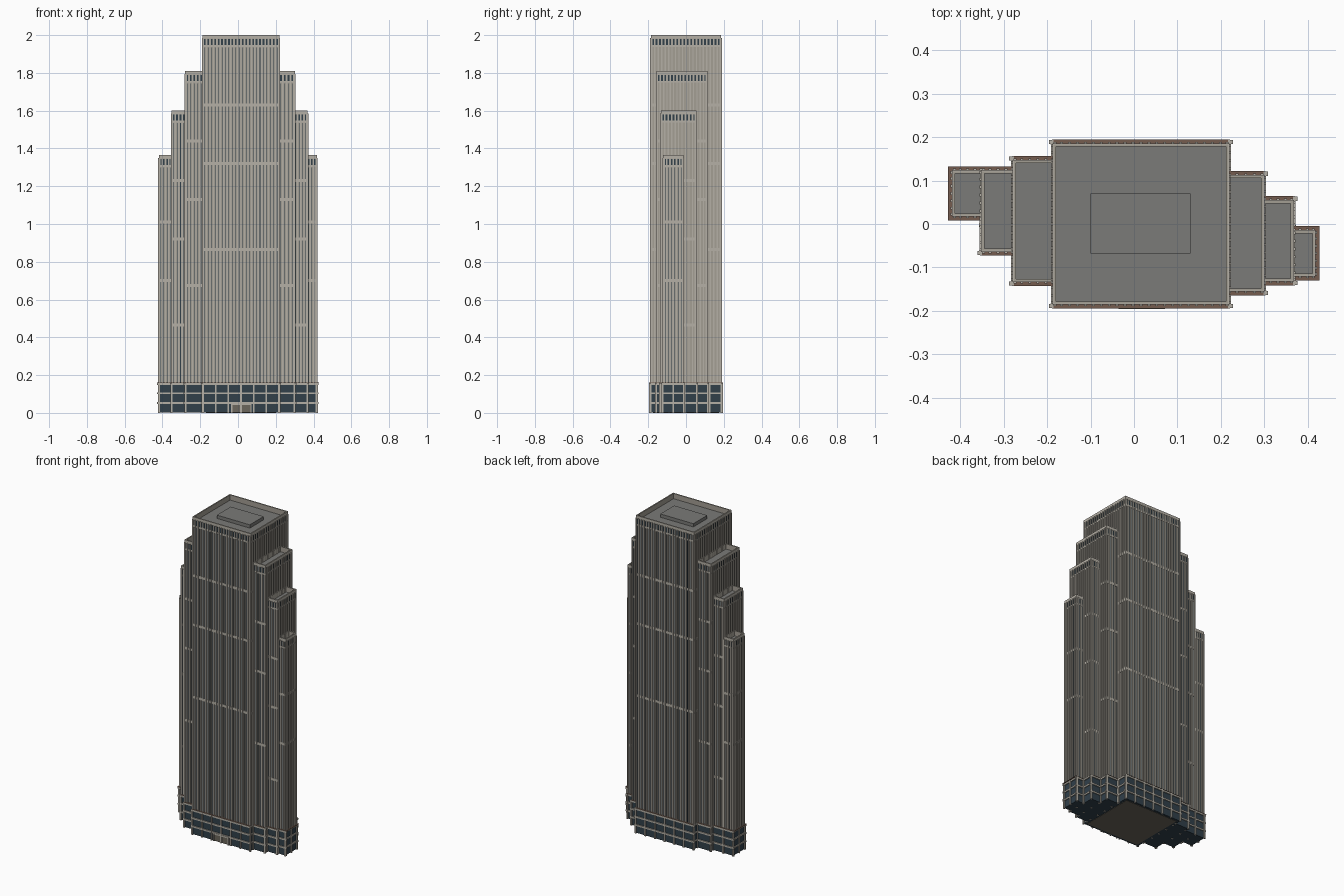
import bpy
import bmesh
from mathutils import Matrix, Vector

cube = bpy.data.objects.get("Cube")
if cube:
    bpy.data.objects.remove(cube, do_unlink=True)


def material(name, rgb):
    lin = [((c + 0.055) / 1.055) ** 2.4 for c in rgb] + [1.0]
    m = bpy.data.materials.new(name)
    m.use_nodes = True
    m.diffuse_color = lin
    m.node_tree.nodes["Principled BSDF"].inputs["Base Color"].default_value = lin
    return m


LIGHT = material("light stone", (0.71, 0.69, 0.65))
WALL = material("wall stone", (0.64, 0.62, 0.58))
GLASS = material("dark blue glass", (0.19, 0.25, 0.29))
BROWN = material("brown granite", (0.46, 0.36, 0.31))
ROOF = material("roof grey", (0.48, 0.48, 0.47))
BASE = material("base grey", (0.42, 0.40, 0.36))


def box(bm, x0, x1, y0, y1, z0, z1):
    size = Vector((x1 - x0, y1 - y0, z1 - z0))
    mid = Vector((x0 + x1, y0 + y1, z0 + z1)) / 2
    bmesh.ops.create_cube(bm, size=1, matrix=Matrix.Translation(mid) @ Matrix.Diagonal(size).to_4x4())


def finish(bm, name, mat):
    mesh = bpy.data.meshes.new(name)
    bm.to_mesh(mesh)
    bm.free()
    mesh.materials.append(mat)
    bpy.context.collection.objects.link(bpy.data.objects.new(name, mesh))


def sides_of(rect, outward):
    """Exposed sides: (axis of the normal, sign, face position, start, end)."""
    x0, x1, y0, y1 = rect
    sides = [("y", -1, y0, x0, x1), ("y", 1, y1, x0, x1)]
    if outward <= 0:
        sides.append(("x", -1, x0, y0, y1))
    if outward >= 0:
        sides.append(("x", 1, x1, y0, y1))
    return sides


def strip(bm, side, mid, width, z0, z1, depth, sink=0.004):
    """Upright bar standing proud of one side by depth."""
    axis, sign, face, _, _ = side
    a, b = sorted((face - sign * sink, face + sign * depth))
    if axis == "y":
        box(bm, mid - width / 2, mid + width / 2, a, b, z0, z1)
    else:
        box(bm, a, b, mid - width / 2, mid + width / 2, z0, z1)


def inset(foot, dy, outward, end):
    """Footprint drawn in at front and back, and at the outer end of end blocks."""
    x0, x1, y0, y1 = foot
    if end and outward < 0:
        x0 += 0.012
    elif end:
        x1 -= 0.012
    return x0, x1, y0 + dy, y1 - dy


PODIUM = 0.16
BAY = 0.0182
FIN = 0.006
BAND = 0.0025
# name, podium footprint, top height, outward direction, is it an end block
BLOCKS = [
    ("core", (-0.185, 0.217, -0.195, 0.195), 2.0, 0, False),
    ("right_upper", (-0.277, -0.185, -0.143, 0.157), 1.81, -1, False),
    ("right_middle", (-0.35, -0.277, -0.073, 0.133), 1.6, -1, False),
    ("right_lower", (-0.429, -0.35, 0.008, 0.133), 1.365, -1, True),
    ("left_upper", (0.217, 0.298, -0.165, 0.122), 1.81, 1, False),
    ("left_middle", (0.298, 0.366, -0.142, 0.064), 1.6, 1, False),
    ("left_lower", (0.366, 0.428, -0.13, -0.005), 1.365, 1, True),
]


def tower(name, foot, top, outward, end):
    rect = inset(foot, 0.0115, outward, end)
    x0, x1, y0, y1 = rect
    deck = top - 0.035

    # Stone shaft with a thin parapet round the roof
    bm = bmesh.new()
    t = 0.005
    box(bm, x0, x1, y0, y1, PODIUM, deck)
    for ya, yb in ((y0, y0 + t), (y1 - t, y1)):
        box(bm, x0, x1, ya, yb, deck, top)
    for xa, xb in ((x0, x0 + t), (x1 - t, x1)):
        box(bm, xa, xb, y0 + t, y1 - t, deck, top)
    finish(bm, name + "_shaft", WALL)
    bm = bmesh.new()
    box(bm, x0 + t, x1 - t, y0 + t, y1 - t, deck - 0.002, deck + 0.002)
    finish(bm, name + "_roof", ROOF)

    # Vertical fins, window strips and crown openings
    fins, panes = bmesh.new(), bmesh.new()
    for side in sides_of(rect, outward):
        start, stop = side[3], side[4]
        count = max(2, round((stop - start) / BAY))
        step = (stop - start) / count
        for i in range(count + 1):
            mid = min(max(start + i * step, start + 0.003), stop - 0.003)
            strip(fins, side, mid, 0.0065, PODIUM, top - 0.016, FIN)
            if i < count:
                mid = start + (i + 0.5) * step
                if side[0] == "y" or end:
                    strip(panes, side, mid, step * 0.15, PODIUM, top - 0.065, 0.0012)
                strip(panes, side, mid, step * 0.48, top - 0.052, top - 0.021, 0.0012)
    finish(panes, name + "_windows", GLASS)

    # Belt courses and crown bands on the exposed sides
    drops = (0.355, 0.665) if end else (0.37, 0.68, 1.135)
    levels = [(top - d - 0.008, top - d + 0.008) for d in drops]
    levels += [(top - 0.018, top), (top - 0.062, top - 0.052)]
    for side in sides_of(rect, outward):
        mid, length = (side[3] + side[4]) / 2, side[4] - side[3]
        for z0, z1 in levels:
            extra = 2 * BAND if side[0] == "x" else 0
            strip(fins, side, mid, length + extra, z0, z1, BAND)
    finish(fins, name + "_fins_and_bands", LIGHT)


def podium(name, foot, outward, end):
    rect = inset(foot, 0.007, outward, end)
    bm = bmesh.new()
    box(bm, *rect, 0.002, PODIUM - 0.004)
    finish(bm, name + "_podium_glass", GLASS)
    bm = bmesh.new()
    box(bm, *foot, PODIUM - 0.001, PODIUM + 0.001)
    finish(bm, name + "_podium_ledge", BROWN)

    # Posts and rails of the glazing grid, the rails running past the corners
    bm = bmesh.new()
    for side in sides_of(rect, outward):
        start, stop = side[3], side[4]
        count = max(1, round((stop - start) / 0.067))
        for i in range(count + 1):
            mid = start + (stop - start) * i / count
            strip(bm, side, mid, 0.009, 0, PODIUM - 0.001, 0.007)
        over = 0.011 if side[0] == "y" else 0.006
        for z in (0.052, 0.104, 0.153):
            strip(bm, side, (start + stop) / 2, stop - start + 2 * over, z - 0.005, z + 0.005, 0.006)
    finish(bm, name + "_podium_grid", LIGHT)


for name, foot, top, outward, end in BLOCKS:
    tower(name, foot, top, outward, end)
    podium(name, foot, outward, end)

# Plant room on the main roof
bm = bmesh.new()
box(bm, -0.1, 0.13, -0.068, 0.07, 1.96, 1.988)
finish(bm, "plant_room", ROOF)

# Underside slab
bm = bmesh.new()
box(bm, -0.17, 0.202, -0.175, 0.175, 0, 0.004)
finish(bm, "base_slab", BASE)

# Entrance: doors under a small canopy
bm = bmesh.new()
box(bm, -0.03, 0.065, -0.191, -0.186, 0.002, 0.045)
finish(bm, "entrance_doors", BASE)
bm = bmesh.new()
box(bm, -0.036, 0.071, -0.1955, -0.187, 0.043, 0.052)
for x in (-0.033, 0.016, 0.068):
    box(bm, x - 0.003, x + 0.003, -0.195, -0.187, 0, 0.045)
finish(bm, "entrance_canopy", LIGHT)
